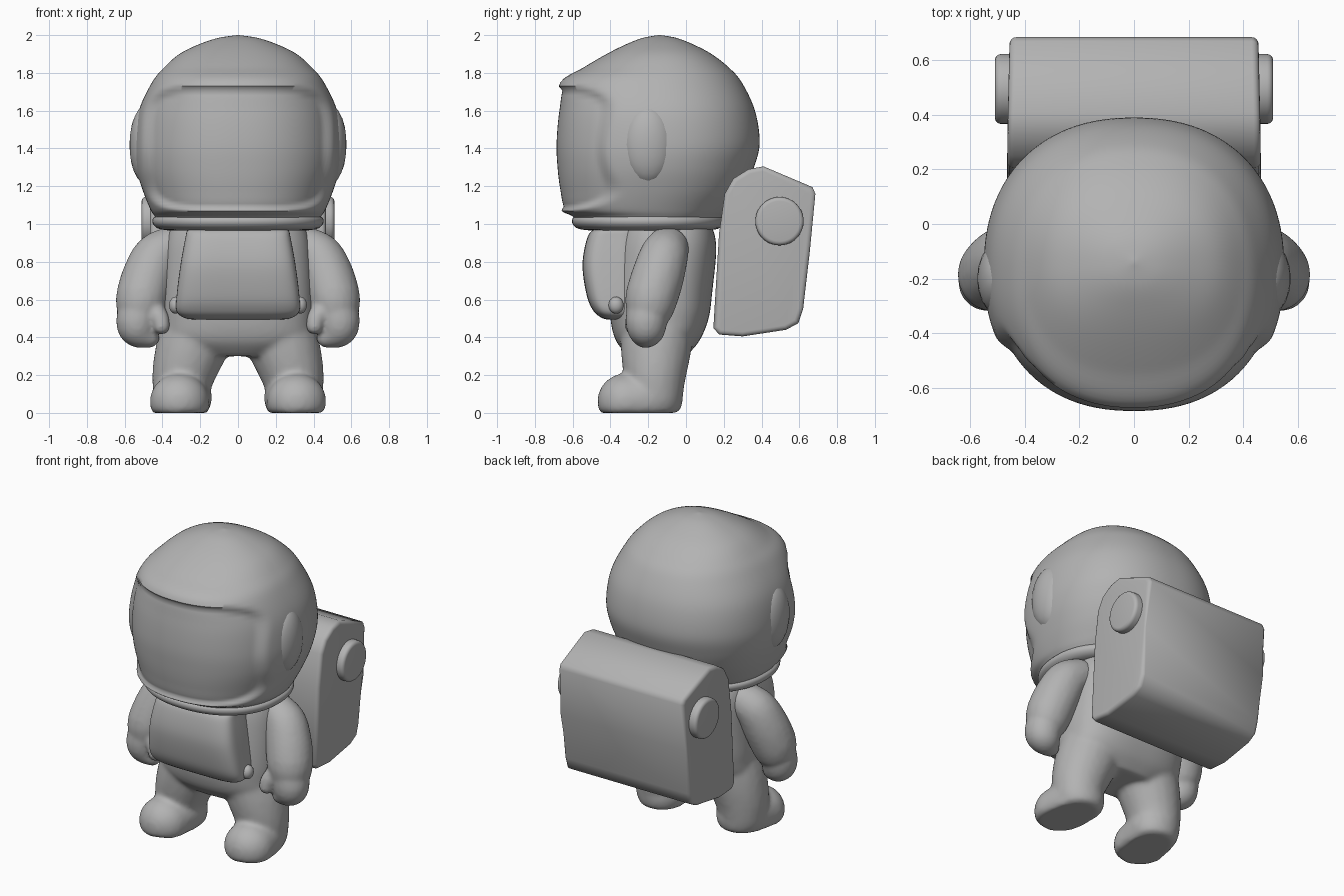
import bpy, bmesh, math
from mathutils import Vector, Matrix

cube = bpy.data.objects.get("Cube")
if cube:
    bpy.data.objects.remove(cube, do_unlink=True)

GREY = (0.45, 0.45, 0.45, 1)
suit_grey = bpy.data.materials.new("suit_grey")
suit_grey.use_nodes = True
suit_grey.diffuse_color = GREY
suit_grey.node_tree.nodes["Principled BSDF"].inputs["Base Color"].default_value = GREY


def finish(name, bm, angle=60):
    """Turn a bmesh into a smooth shaded object."""
    bmesh.ops.recalc_face_normals(bm, faces=bm.faces)
    mesh = bpy.data.meshes.new(name)
    bm.to_mesh(mesh)
    bm.free()
    obj = bpy.data.objects.new(name, mesh)
    bpy.context.collection.objects.link(obj)
    mesh.materials.append(suit_grey)
    bpy.ops.object.select_all(action='DESELECT')
    obj.select_set(True)
    bpy.context.view_layer.objects.active = obj
    bpy.ops.object.shade_smooth_by_angle(angle=math.radians(angle))
    return obj


def spline(rows, steps):
    """Catmull-Rom interpolation of a list of rows."""
    rows = [Vector(r) for r in rows]
    out = []
    for i in range(len(rows) - 1):
        a, b = rows[max(i - 1, 0)], rows[i]
        c, d = rows[i + 1], rows[min(i + 2, len(rows) - 1)]
        for s in range(steps):
            t = s / steps
            out.append(b + (c - a) * (t / 2) + (a * 2 - b * 5 + c * 4 - d) * (t * t / 2)
                       + (b * 3 - a - c * 3 + d) * (t ** 3 / 2))
    return out + [rows[-1]]


def loft(bm, rows, power, steps=6, segments=96):
    """Stack rounded sections given as (z, front y, back y, half width)."""
    rings = []
    for z, front, back, half in spline(rows, steps):
        ring = []
        for k in range(segments):
            a = math.tau * k / segments
            c, s = math.cos(a), math.sin(a)
            x = math.copysign(abs(c) ** (2 / power), c) * half
            y = math.copysign(abs(s) ** (2 / power), s) * (back - front) / 2
            ring.append(bm.verts.new((x, y + (front + back) / 2, z)))
        rings.append(ring)
    for low, high in zip(rings, rings[1:]):
        for k in range(segments):
            n = (k + 1) % segments
            bm.faces.new((low[k], low[n], high[n], high[k]))
    bm.faces.new(rings[0][::-1])
    bm.faces.new(rings[-1])


def ball(bm, center, size):
    m = Matrix.Translation(center) @ Matrix.Diagonal((*size, 1))
    bmesh.ops.create_icosphere(bm, subdivisions=3, radius=1, matrix=m)


def limb(bm, path, steps=6):
    """Chain of overlapping balls along a path of (x, y, z, radius)."""
    for x, y, z, r in spline(path, steps):
        ball(bm, (x, y, z), (r, r, r))


def melt(obj, voxel, smooth):
    """Fuse overlapping pieces into one soft skin."""
    remesh = obj.modifiers.new("fuse", 'REMESH')
    remesh.mode = 'VOXEL'
    remesh.voxel_size = voxel
    remesh.use_smooth_shade = True
    soft = obj.modifiers.new("soften", 'SMOOTH')
    soft.factor = 0.5
    soft.iterations = smooth


# Helmet with a recessed visor
bm = bmesh.new()
loft(bm, [(1.0, -.57, .17, .41), (1.04, -.6, .2, .44), (1.08, -.67, .24, .465),
          (1.18, -.695, .31, .505), (1.3, -.71, .36, .54), (1.43, -.715, .39, .55),
          (1.6, -.7, .365, .525), (1.75, -.665, .295, .455), (1.83, -.54, .225, .39),
          (1.9, -.42, .135, .31), (1.95, -.32, .04, .21), (1.985, -.23, -.05, .105),
          (2.0, -.145, -.135, .005)], 2.25, segments=160)
for v in bm.verts:
    if v.co.y < -.25:
        f = (abs(v.co.x / .495) ** 5 + abs((v.co.z - 1.4) / .325) ** 5) ** .2
        t = min(max((1.03 - f) / .09, 0), 1)
        inward = Vector((-v.co.x, -.14 - v.co.y, 0)).normalized()
        v.co += inward * .03 * t * t * (3 - 2 * t)
finish("helmet", bm)

# Ear bumps on the helmet sides
for side, word in ((1, "left"), (-1, "right")):
    bm = bmesh.new()
    ball(bm, (side * .485, -.2, 1.42), (.09, .14, .21))
    finish(word + "_ear_bump", bm)

# Collar ring under the helmet
bm = bmesh.new()
loft(bm, [(.965, -.5, .1, .36), (.975, -.57, .17, .42), (1.0, -.6, .2, .45),
          (1.03, -.6, .2, .45), (1.05, -.57, .17, .42)], 2.2, steps=4)
finish("collar", bm)

# Torso, legs and boots fused together
bm = bmesh.new()
loft(bm, [(.3, -.3, .0, .22), (.38, -.37, .07, .38), (.5, -.4, .12, .4), (.65, -.4, .14, .4),
          (.85, -.38, .16, .39), (.95, -.36, .15, .37), (1.02, -.34, .12, .33)], 2.6)
for side in (1, -1):
    limb(bm, [(side * .2, -.15, .46, .2), (side * .255, -.16, .32, .185),
              (side * .29, -.165, .2, .165), (side * .3, -.165, .1, .15)])
    # Boot with a flat sole
    boot = bmesh.new()
    limb(boot, [(side * .29, -.16, .08, .145), (side * .3, -.23, .07, .15),
                (side * .31, -.32, .06, .15)])
    bmesh.ops.scale(boot, vec=(1.05, 1, 1), verts=boot.verts,
                    space=Matrix.Translation((-side * .3, 0, 0)))
    piece = bpy.data.meshes.new("boot_piece")
    boot.to_mesh(piece)
    boot.free()
    bm.from_mesh(piece)
    bpy.data.meshes.remove(piece)
for v in bm.verts:
    v.co.z = max(v.co.z, 0)
melt(finish("body_suit", bm), .014, 8)

# Arms with mitten hands
for side, word in ((1, "left"), (-1, "right")):
    bm = bmesh.new()
    limb(bm, [(side * .36, -.1, .87, .115), (side * .43, -.12, .82, .13),
              (side * .475, -.15, .72, .14), (side * .505, -.18, .62, .14),
              (side * .515, -.19, .57, .13)])
    limb(bm, [(side * .52, -.2, .55, .115), (side * .535, -.21, .48, .11),
              (side * .525, -.21, .44, .095), (side * .47, -.22, .4, .055)])
    limb(bm, [(side * .46, -.23, .55, .07), (side * .415, -.27, .5, .05),
              (side * .405, -.28, .46, .045)])
    melt(finish(word + "_arm", bm), .012, 6)

# Chest pack with strap nubs
bm = bmesh.new()
loft(bm, [(.495, -.42, -.27, .24), (.505, -.45, -.25, .29), (.54, -.49, -.25, .325),
          (.62, -.525, -.25, .325), (.78, -.548, -.25, .305), (.92, -.525, -.25, .28),
          (.97, -.49, -.25, .265), (.985, -.44, -.27, .22)], 4.5)
finish("chest_pack", bm)
for side, word in ((1, "left"), (-1, "right")):
    bm = bmesh.new()
    ball(bm, (side * .33, -.37, .57), (.035, .04, .045))
    finish(word + "_strap_nub", bm)

# Backpack: side profile pulled across the back
profile = [(.145, .45), (.175, .415), (.3, .405), (.53, .44), (.595, .475), (.62, .55),
           (.655, .85), (.685, 1.16), (.67, 1.195), (.41, 1.305), (.33, 1.29),
           (.25, 1.24), (.205, 1.16), (.175, .95)]
bm = bmesh.new()
face = bm.faces.new([bm.verts.new((-.465, y, z)) for y, z in profile])
pull = bmesh.ops.extrude_face_region(bm, geom=[face])
for v in pull["geom"]:
    if isinstance(v, bmesh.types.BMVert):
        v.co.x = .465
for v in bm.verts:
    v.co.x *= 1 - .05 * max(v.co.y - .3, 0)
rims = [e for e in bm.edges if e.verts[0].co.x * e.verts[1].co.x > 0]
bmesh.ops.bevel(bm, geom=rims, offset=.025, segments=4, profile=.5, affect='EDGES')
finish("backpack", bm, 50)

# Round knobs on the backpack sides
for side, word in ((1, "left"), (-1, "right")):
    bm = bmesh.new()
    m = Matrix.Translation((side * .46, .495, 1.015)) @ Matrix.Rotation(math.pi / 2, 4, 'Y')
    bmesh.ops.create_cone(bm, cap_ends=True, segments=48, radius1=.128, radius2=.128,
                          depth=.1, matrix=m)
    rims = [e for e in bm.edges if any(len(f.verts) > 4 for f in e.link_faces)]
    bmesh.ops.bevel(bm, geom=rims, offset=.022, segments=4, profile=.5, affect='EDGES')
    finish(word + "_backpack_knob", bm)
